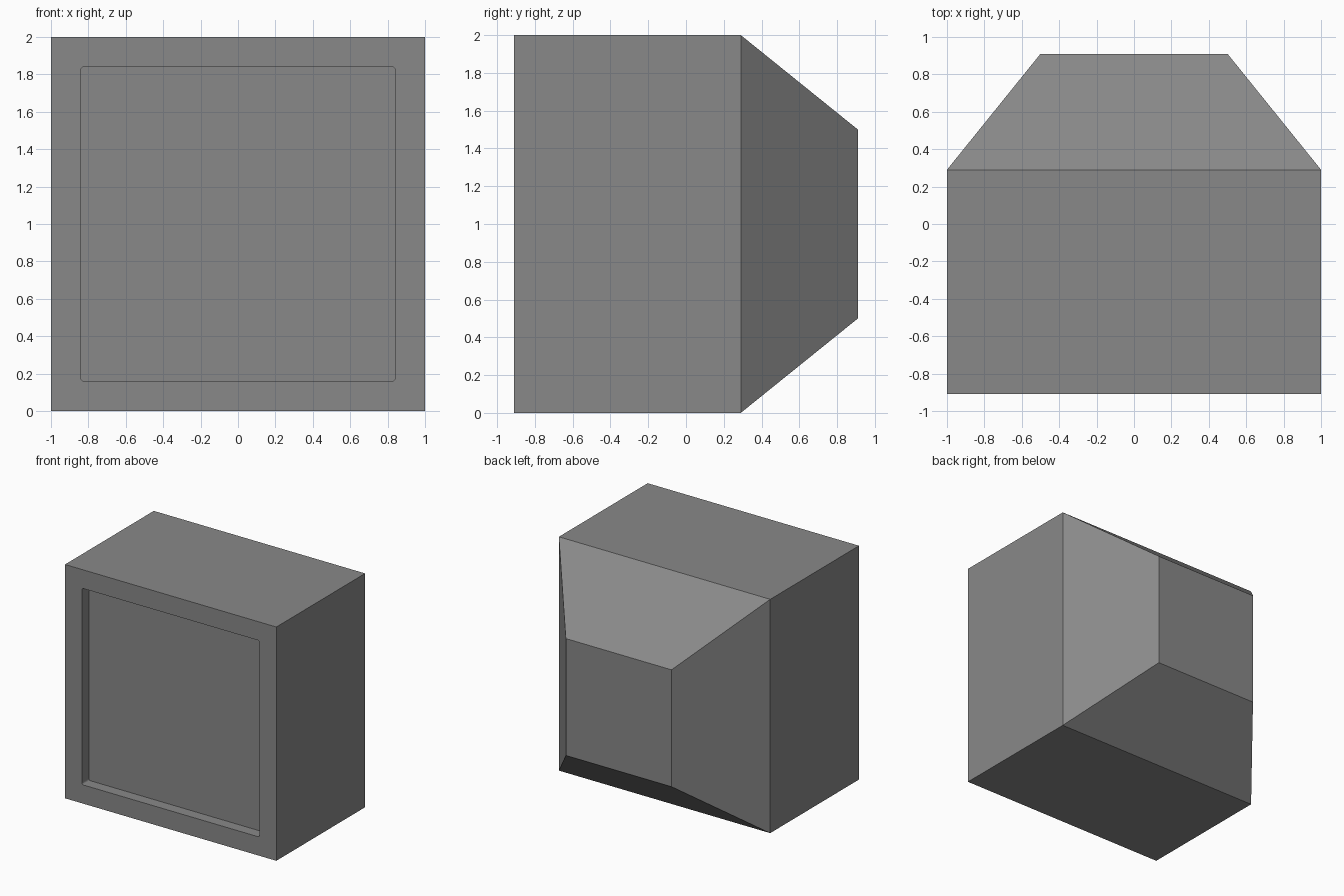
import bpy, bmesh, math

if "Cube" in bpy.data.objects:
    bpy.data.objects.remove(bpy.data.objects["Cube"])

grey = bpy.data.materials.new("mid grey")
grey.diffuse_color = (0.25, 0.25, 0.25, 1)
grey.use_nodes = True
grey.node_tree.nodes["Principled BSDF"].inputs["Base Color"].default_value = grey.diffuse_color


def rounded_square(half, radius, steps=3):
    """Corner-rounded square outline in x, z around the cabinet centre."""
    pts = []
    for k in range(4):
        cx = (half - radius) * (1 if k in (0, 3) else -1)
        cz = (half - radius) * (1 if k in (0, 1) else -1)
        for i in range(steps + 1):
            a = math.pi / 2 * (k + i / steps)
            pts.append((cx + radius * math.cos(a), 1 + cz + radius * math.sin(a)))
    return pts


def square(half):
    return [(half, 1 + half), (-half, 1 + half), (-half, 1 - half), (half, 1 - half)]


def ring(bm, outline, y):
    return [bm.verts.new((x, y, z)) for x, z in outline]


def bridge(bm, a, b):
    n = len(a)
    for i in range(n):
        bm.faces.new((a[i], a[(i + 1) % n], b[(i + 1) % n], b[i]))


bm = bmesh.new()

# Cabinet: square box, then a tapered back
front = ring(bm, square(1), -0.91)
shoulder = ring(bm, square(1), 0.29)
back = ring(bm, square(0.5), 0.91)
bridge(bm, front, shoulder)
bridge(bm, shoulder, back)
bm.faces.new(back)

# Recessed screen with slightly rounded corners
rim = ring(bm, rounded_square(0.84, 0.015), -0.91)
screen = ring(bm, rounded_square(0.84, 0.015), -0.815)
bridge(bm, rim, screen)
bm.faces.new(screen)

# Front frame: one panel per side plus a fan at each corner
per = len(rim) // 4
for k in range(4):
    corner = rim[k * per:(k + 1) * per]
    for a, b in zip(corner, corner[1:]):
        bm.faces.new((front[k], a, b))
    nk = (k + 1) % 4
    bm.faces.new((front[k], corner[-1], rim[nk * per], front[nk]))

bmesh.ops.recalc_face_normals(bm, faces=bm.faces)
mesh = bpy.data.meshes.new("monitor_cabinet")
bm.to_mesh(mesh)
bm.free()
mesh.materials.append(grey)
cabinet = bpy.data.objects.new("monitor_cabinet", mesh)
bpy.context.collection.objects.link(cabinet)
